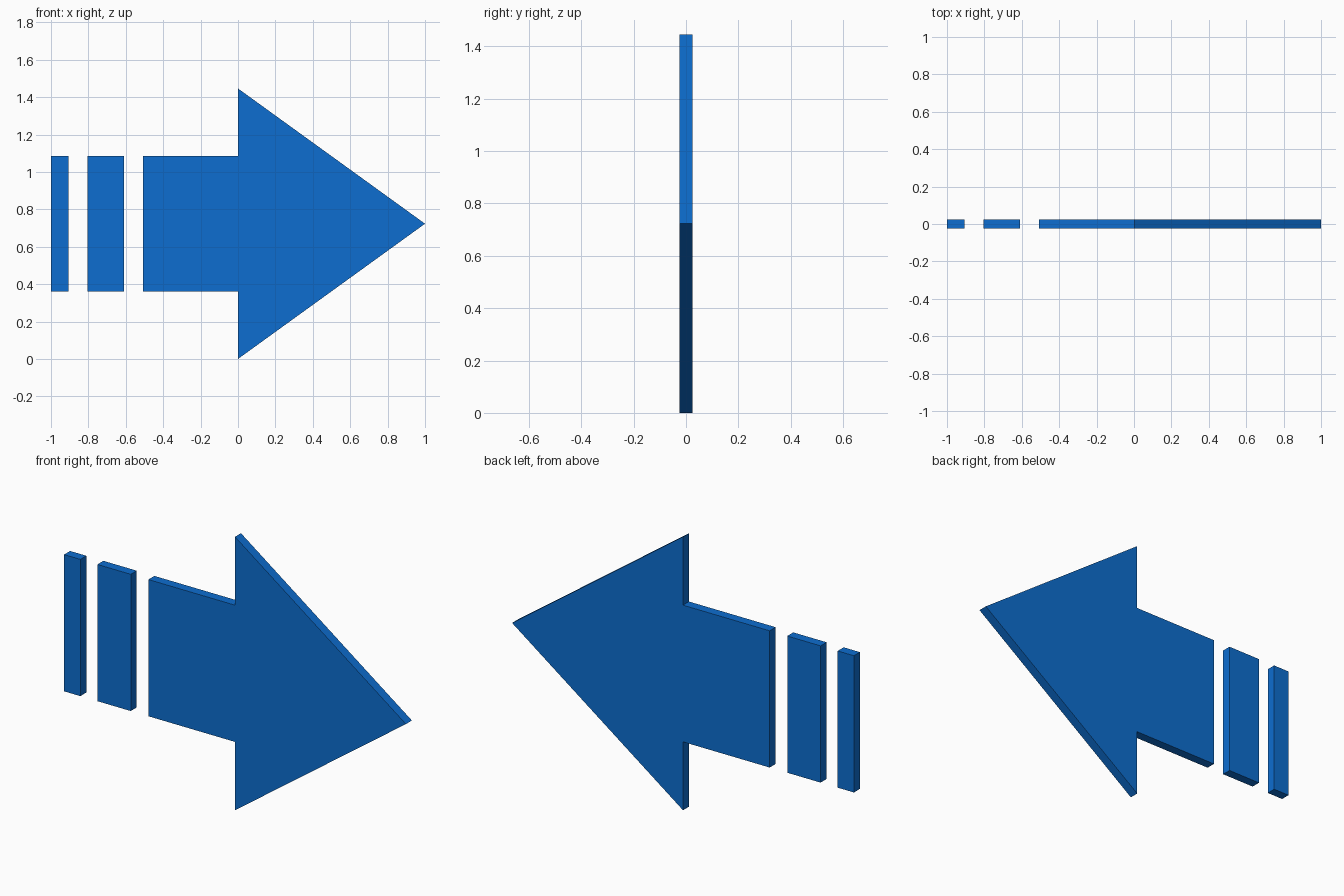
import bpy
import bmesh

if "Cube" in bpy.data.objects:
    bpy.data.objects.remove(bpy.data.objects["Cube"])

HEIGHT = 1.446
MID = HEIGHT / 2
SHAFT = HEIGHT / 4      # half height of the shaft
DEPTH = 0.05

blue = bpy.data.materials.new("blue")
blue.diffuse_color = (0.004, 0.155, 0.63, 1)
blue.use_nodes = True
blue.node_tree.nodes["Principled BSDF"].inputs["Base Color"].default_value = blue.diffuse_color


def plate(name, profile):
    """Extrude a closed x-z outline through the plate depth."""
    bm = bmesh.new()
    face = bm.faces.new([bm.verts.new((x, -DEPTH / 2, z)) for x, z in profile])
    ext = bmesh.ops.extrude_face_region(bm, geom=[face], use_keep_orig=True)
    verts = [g for g in ext["geom"] if isinstance(g, bmesh.types.BMVert)]
    bmesh.ops.translate(bm, verts=verts, vec=(0, DEPTH, 0))
    bmesh.ops.recalc_face_normals(bm, faces=bm.faces)
    mesh = bpy.data.meshes.new(name)
    bm.to_mesh(mesh)
    bm.free()
    mesh.materials.append(blue)
    obj = bpy.data.objects.new(name, mesh)
    bpy.context.collection.objects.link(obj)


# Arrow head and shaft: lower half outline mirrored about the middle height
lower = [(-0.507, MID - SHAFT), (0, MID - SHAFT), (0, 0)]
upper = [(x, HEIGHT - z) for x, z in reversed(lower)]
plate("arrow", lower + [(1, MID)] + upper)

# Separate tail bars
for name, x0, x1 in (("wide_tail_bar", -0.805, -0.61),
                     ("narrow_tail_bar", -1.0, -0.905)):
    plate(name, [(x0, MID - SHAFT), (x1, MID - SHAFT),
                 (x1, MID + SHAFT), (x0, MID + SHAFT)])
